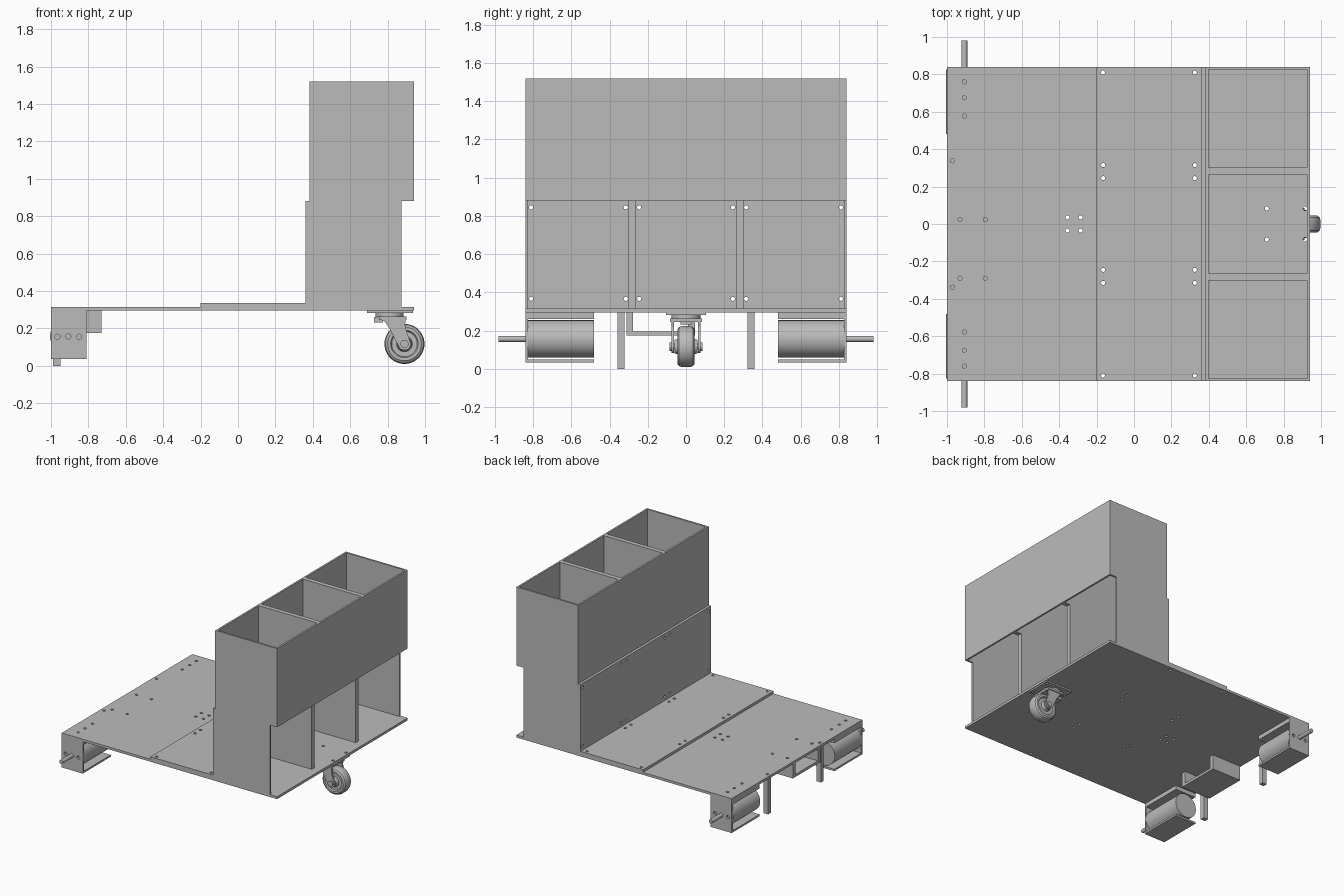
import bpy, bmesh, math
from mathutils import Matrix, Vector

cube = bpy.data.objects.get("Cube")
if cube:
    bpy.data.objects.remove(cube, do_unlink=True)

grey = bpy.data.materials.new("plain grey")
grey.use_nodes = True
grey.diffuse_color = (0.5, 0.5, 0.5, 1)
grey.node_tree.nodes["Principled BSDF"].inputs["Base Color"].default_value = (0.5, 0.5, 0.5, 1)

AXIS = {"x": Matrix.Rotation(math.pi / 2, 4, "Y"),
        "y": Matrix.Rotation(-math.pi / 2, 4, "X"),
        "z": Matrix.Identity(4)}


def finish(name, bm, smooth=False):
    bmesh.ops.recalc_face_normals(bm, faces=bm.faces)
    mesh = bpy.data.meshes.new(name)
    bm.to_mesh(mesh)
    bm.free()
    mesh.materials.append(grey)
    ob = bpy.data.objects.new(name, mesh)
    bpy.context.collection.objects.link(ob)
    bpy.ops.object.select_all(action="DESELECT")
    ob.select_set(True)
    bpy.context.view_layer.objects.active = ob
    if smooth:
        bpy.ops.object.shade_smooth_by_angle(angle=math.radians(35))
    return ob


def add_box(bm, x, y, z):
    size = (x[1] - x[0], y[1] - y[0], z[1] - z[0])
    mid = [(a + b) / 2 for a, b in (x, y, z)]
    bmesh.ops.create_cube(bm, size=1, matrix=Matrix.Translation(mid) @ Matrix.Diagonal((*size, 1)))


def box(name, x, y, z):
    bm = bmesh.new()
    add_box(bm, x, y, z)
    return finish(name, bm)


def add_rod(bm, centre, radius, length, axis, sides=32):
    bmesh.ops.create_cone(bm, cap_ends=True, segments=sides, radius1=radius, radius2=radius,
                          depth=length, matrix=Matrix.Translation(centre) @ AXIS[axis])


def rod(name, centre, radius, length, axis):
    bm = bmesh.new()
    add_rod(bm, centre, radius, length, axis)
    return finish(name, bm, True)


def prism(name, points, push, smooth=False):
    """Extrude a flat outline along the vector push."""
    bm = bmesh.new()
    face = bm.faces.new([bm.verts.new(p) for p in points])
    ext = bmesh.ops.extrude_face_region(bm, geom=[face])
    bmesh.ops.translate(bm, vec=push, verts=[v for v in ext["geom"] if isinstance(v, bmesh.types.BMVert)])
    return finish(name, bm, smooth)


def drill(ob, centres, axis, radius=0.011, length=0.06):
    """Cut a set of round holes and discard the cutter."""
    bm = bmesh.new()
    for c in centres:
        add_rod(bm, c, radius, length, axis, 16)
    cutter = finish("hole_cutter", bm)
    cutter.hide_render = True
    mod = ob.modifiers.new("holes", "BOOLEAN")
    mod.operation, mod.solver, mod.object = "DIFFERENCE", "EXACT", cutter
    bpy.context.view_layer.objects.active = ob
    bpy.ops.object.modifier_apply(modifier=mod.name)
    bpy.data.objects.remove(cutter, do_unlink=True)


# Deck, raised deck plate and upright panel with their bolt holes
W = 0.84
bolt_y = [s * y for s in (-1, 1) for y in (0.245, 0.315, 0.81)]
plate_holes = [(x, y, 0.31) for x in (-0.165, 0.325) for y in bolt_y]
deck_holes = [(x, y, 0.31) for x in (-0.355, -0.285) for y in (-0.035, 0.035)]
deck_holes += [(x, y, 0.31) for x in (0.71, 0.915) for y in (-0.083, 0.083)]
deck_holes += [(-0.907, s * y, 0.31) for s in (-1, 1) for y in (0.577, 0.675, 0.76)]
deck_holes += [(-0.97, s * 0.338, 0.31) for s in (-1, 1)]
deck_holes += [(x, y, 0.31) for x in (-0.93, -0.795) for y in (-0.29, 0.024)]

deck = box("deck", (-1, 0.94), (-W, W), (0.295, 0.315))
drill(deck, deck_holes + plate_holes, "z")
raised = box("raised_deck_plate", (-0.2, 0.362), (-W, W), (0.315, 0.336))
drill(raised, plate_holes, "z", length=0.1)
panel = box("upright_panel", (0.362, 0.383), (-W, W), (0.315, 0.88))
drill(panel, [(0.372, y, z) for y in bolt_y for z in (0.367, 0.845)], "x")

# Three-bay tower: stepped partitions and the two long upper walls
partitions = [(-W, -0.825), (-0.302, -0.265), (0.265, 0.302), (0.825, W)]
step = [(0.383, 0.315), (0.875, 0.315), (0.875, 0.88), (0.94, 0.88), (0.94, 1.52), (0.383, 1.52)]
inner_step = [(min(max(x, 0.383), 0.925), z) for x, z in step]
for i, (a, b) in enumerate(partitions):
    outline = step if i in (0, 3) else inner_step
    prism(f"tower_partition_{i + 1}", [(x, a, z) for x, z in outline], (0, b - a, 0))
box("tower_inner_wall", (0.383, 0.398), (-0.825, 0.825), (0.88, 1.52))
box("tower_outer_wall", (0.925, 0.94), (-0.825, 0.825), (0.88, 1.52))

# Drive units: bracket, motor and shaft on each side, with a support leg
for s, side in ((1, "left"), (-1, "right")):
    c_shape = [(0.48, 0.295), (W, 0.295), (W, 0.035), (0.48, 0.035),
               (0.48, 0.05), (0.825, 0.05), (0.825, 0.262), (0.48, 0.262)]
    bracket = prism(f"{side}_motor_bracket", [(-1, s * y, z) for y, z in c_shape], (0.19, 0, 0))
    drill(bracket, [(x, s * 0.832, 0.155) for x in (-0.965, -0.85)], "y", 0.014)
    rod(f"{side}_motor", (-0.907, s * 0.6525, 0.157), 0.098, 0.345, "y")
    rod(f"{side}_shaft", (-0.907, s * 0.9, 0.157), 0.016, 0.16, "y")
    box(f"{side}_leg", (-0.99, -0.95), sorted((s * 0.322, s * 0.358)), (0, 0.295))

# Open channel hung under the deck
u_shape = [(-0.312, 0.295), (-0.312, 0.175), (0.046, 0.175), (0.046, 0.295),
           (0.01, 0.295), (0.01, 0.195), (-0.277, 0.195), (-0.277, 0.295)]
prism("hanging_channel", [(-0.995, y, z) for y, z in u_shape], (0.265, 0, 0))

# Caster mount
mount = box("caster_plate", (0.69, 0.935), (-0.105, 0.105), (0.283, 0.295))
drill(mount, [(x, y, 0.29) for x in (0.71, 0.915) for y in (-0.083, 0.083)], "z")
rod("caster_swivel", (0.81, 0, 0.273), 0.075, 0.024, "z")
box("caster_fork_crown", (0.755, 0.9), (-0.083, 0.083), (0.245, 0.263))
box("caster_stop", (0.728, 0.775), (-0.03, 0.03), (0.232, 0.262))

# Caster fork: two swept cheeks rounded round the axle
hub_x, hub_z = 0.89, 0.117
cheek = [(0.755, 0.263), (0.76, 0.25), (0.785, 0.235), (0.81, 0.2), (0.835, 0.15)]
cheek += [(hub_x + 0.034 * math.cos(a), hub_z + 0.034 * math.sin(a))
          for a in [math.radians(200 + 20 * i) for i in range(9)]]
cheek += [(0.9, 0.19), (0.893, 0.22), (0.9, 0.263)]
for s, side in ((1, "left"), (-1, "right")):
    prism(f"caster_{side}_cheek", [(x, s * 0.062, z) for x, z in cheek], (0, s * 0.014, 0))
    rod(f"caster_{side}_nut", (hub_x, s * 0.08, hub_z), 0.022, 0.012, "y")
rod("caster_axle", (hub_x, 0, hub_z), 0.015, 0.15, "y")

# Caster wheel: turned profile with a rounded tread and recessed web
half = [(0.06, 0.016), (0.06, 0.035), (0.035, 0.042), (0.035, 0.068),
        (0.045, 0.074), (0.045, 0.09), (0.036, 0.102), (0.02, 0.107)]
section = half + [(-y, r) for y, r in reversed(half)]
bm = bmesh.new()
ring = [bm.verts.new((hub_x, y, hub_z + r)) for y, r in section]
edges = [bm.edges.new((ring[i], ring[(i + 1) % len(ring)])) for i in range(len(ring))]
bmesh.ops.spin(bm, geom=ring + edges, cent=Vector((hub_x, 0, hub_z)), axis=(0, 1, 0),
               angle=math.tau, steps=48, use_merge=True)
bmesh.ops.remove_doubles(bm, verts=bm.verts, dist=0.0001)
finish("caster_wheel", bm, True)
